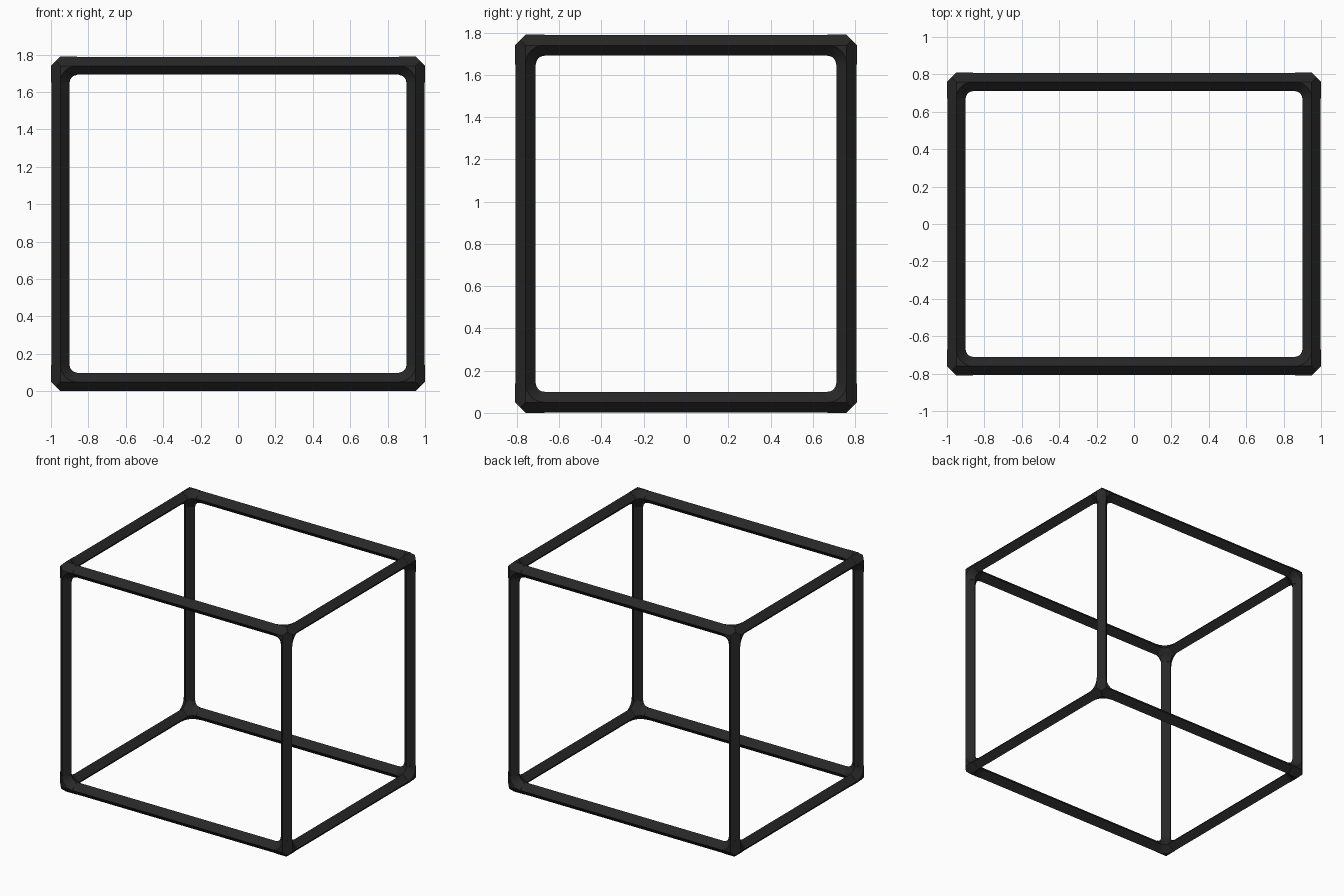
import bpy, bmesh, math
from mathutils import Vector
from itertools import product

if "Cube" in bpy.data.objects:
    bpy.data.objects.remove(bpy.data.objects["Cube"], do_unlink=True)

R = 0.05            # half diagonal of the square joint sleeves
BAR_R = 0.048       # half diagonal of the bars
ARM = 0.09          # arm length of each joint
STEPS = 8           # segments in each inner bend
CENTRE = Vector((0, 0, 0.895))
HALF = Vector((0.95, 0.76, 0.845))   # bar axes from the centre

black = bpy.data.materials.new("matte_black")
black.use_nodes = True
black.diffuse_color = (0.021, 0.021, 0.021, 1)
shader = next(n for n in black.node_tree.nodes if n.type == 'BSDF_PRINCIPLED')
shader.inputs["Base Color"].default_value = black.diffuse_color
shader.inputs["Roughness"].default_value = 0.7


def finish(bm, name, location):
    bmesh.ops.remove_doubles(bm, verts=bm.verts, dist=1e-5)
    bmesh.ops.recalc_face_normals(bm, faces=bm.faces)
    mesh = bpy.data.meshes.new(name)
    bm.to_mesh(mesh)
    bm.free()
    mesh.materials.append(black)
    obj = bpy.data.objects.new(name, mesh)
    obj.location = location
    bpy.context.collection.objects.link(obj)
    return obj


def corner_joint(name, signs):
    """Three-way elbow; +1 in local space points out of the frame."""
    bm = bmesh.new()

    def face(points):
        bm.faces.new([bm.verts.new([p[i] * signs[i] for i in range(3)]) for p in points])

    def arc(a, height, radius):
        # quarter bend between the two arms square to axis a
        points = []
        for i in range(STEPS + 1):
            t = math.pi / 2 * i / STEPS
            p = Vector((0, 0, 0))
            p[a] = height
            p[(a + 1) % 3] = -ARM + radius * math.cos(t)
            p[(a + 2) % 3] = -ARM + radius * math.sin(t)
            points.append(p)
        return points

    axes = [Vector([float(i == k) for i in range(3)]) for k in range(3)]
    tip = Vector((R, R, R)) / 2
    hollow = Vector((1, 1, 1)) * -0.042
    for a in range(3):
        ea, eb, ec = axes[a], axes[(a + 1) % 3], axes[(a + 2) % 3]
        end = -ARM * ea
        # outer bevel, arm end cap
        face([end + R * eb, eb * R, tip, ec * R, end + R * ec])
        face([end + R * eb, end + R * ec, end - R * eb, end - R * ec])
        # flat web and the inner bend below it
        ridge, inner = arc(a, R, ARM), arc(a, 0, ARM - R)
        face([ea * R] + ridge)
        for i in range(STEPS):
            face([ridge[i], ridge[i + 1], inner[i + 1], inner[i]])
            face([inner[i], inner[i + 1], hollow])
        face([end - R * eb, end - R * ec, hollow])
    return finish(bm, name, CENTRE + Vector([signs[i] * HALF[i] for i in range(3)]))


def bar(name, axis, sign_b, sign_c):
    """Square bar standing on its edge, running along one axis."""
    b, c = (axis + 1) % 3, (axis + 2) % 3
    bm = bmesh.new()
    rings = []
    for side in (-1, 1):
        ring = []
        for db, dc in ((1, 0), (0, 1), (-1, 0), (0, -1)):
            p = Vector((0, 0, 0))
            p[axis] = side * (HALF[axis] - ARM + 0.01)
            p[b], p[c] = db * BAR_R, dc * BAR_R
            ring.append(bm.verts.new(p))
        rings.append(ring)
        bm.faces.new(ring)
    for i in range(4):
        j = (i + 1) % 4
        bm.faces.new([rings[0][i], rings[0][j], rings[1][j], rings[1][i]])
    offset = Vector((0, 0, 0))
    offset[b], offset[c] = sign_b * HALF[b], sign_c * HALF[c]
    return finish(bm, name, CENTRE + offset)


WORDS = [{-1: "right", 1: "left"}, {-1: "front", 1: "back"}, {-1: "bottom", 1: "top"}]
KINDS = ["cross_bar", "depth_bar", "upright_bar"]

# eight corner joints
joints = [corner_joint("_".join(WORDS[i][s[i]] for i in (2, 1, 0)) + "_joint", s)
          for s in product((-1, 1), repeat=3)]

# twelve bars
for axis in range(3):
    b, c = (axis + 1) % 3, (axis + 2) % 3
    for sb, sc in product((-1, 1), repeat=2):
        bar(f"{WORDS[b][sb]}_{WORDS[c][sc]}_{KINDS[axis]}", axis, sb, sc)

# smooth the bends, keep the ridges crisp
bpy.ops.object.select_all(action='DESELECT')
for obj in joints:
    obj.select_set(True)
bpy.context.view_layer.objects.active = joints[0]
bpy.ops.object.shade_smooth_by_angle(angle=math.radians(25))
